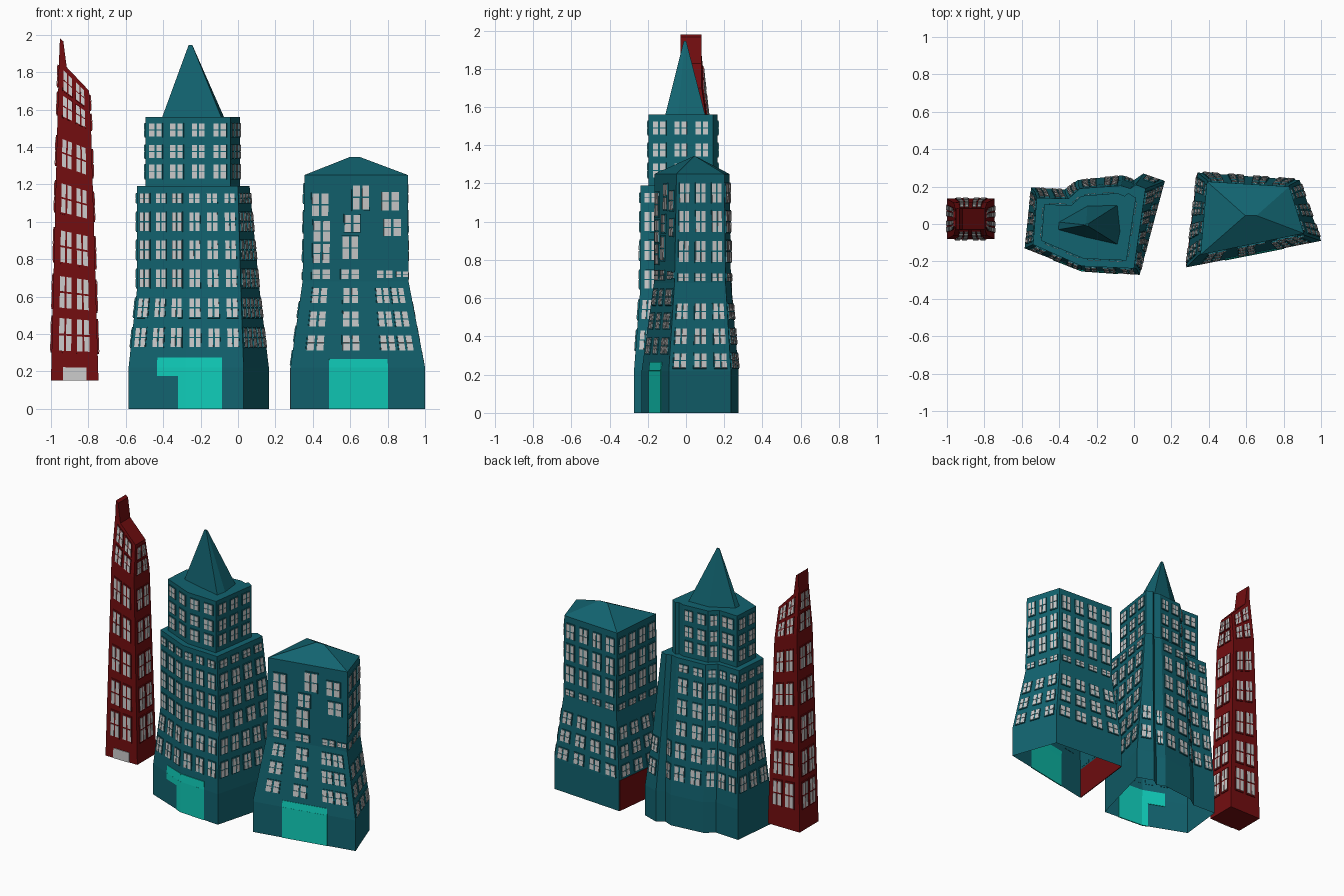
import bpy, bmesh
from mathutils import Vector as V

if "Cube" in bpy.data.objects:
    bpy.data.objects.remove(bpy.data.objects["Cube"])


def mat(name, r, g, b):
    m = bpy.data.materials.new(name)
    m.diffuse_color = (r, g, b, 1)
    m.use_nodes = True
    m.node_tree.nodes["Principled BSDF"].inputs["Base Color"].default_value = m.diffuse_color
    return m


TEAL = mat("teal", 0.006, 0.125, 0.16)
AQUA = mat("turquoise", 0.005, 0.61, 0.49)
RED = mat("red", 0.17, 0.004, 0.005)


def finish(bm, name, material=None):
    me = bpy.data.meshes.new(name)
    bm.to_mesh(me)
    bm.free()
    ob = bpy.data.objects.new(name, me)
    bpy.context.collection.objects.link(ob)
    if material:
        me.materials.append(material)
    return ob


def ring(pts, z):
    return [V((x, y, z)) for x, y in pts]


def loft(bm, rings, cap_bottom=False, cap_top=True):
    vs = [[bm.verts.new(p) for p in r] for r in rings]
    n = len(rings[0])
    for a, b in zip(vs, vs[1:]):
        for i in range(n):
            j = (i + 1) % n
            bm.faces.new((a[i], a[j], b[j], b[i]))
    if cap_top:
        bm.faces.new(vs[-1])
    if cap_bottom:
        bm.faces.new(vs[0][::-1])
    return vs


def wall(lo, hi, i):
    j = (i + 1) % len(lo)
    return lo[i], lo[j], hi[j], hi[i]


def slab(bm, q, u0, u1, v0, v1, d0, d1):
    """Thin box lying on a wall quad, in the wall's own u/v coordinates."""
    nrm = (q[1] - q[0]).cross(q[3] - q[0]).normalized()
    at = lambda u, v: q[0].lerp(q[1], u).lerp(q[3].lerp(q[2], u), v)
    pts = [at(u0, v0), at(u1, v0), at(u1, v1), at(u0, v1)]
    loft(bm, [[p + nrm * d for p in pts] for d in (d0, d1)], True)


def window(frames, panes, q, u, w, v0, v1):
    """Raised frame with two by two grey panes."""
    h = v1 - v0
    slab(frames, q, u - w * .56, u + w * .56, v0 - h * .06, v1 + h * .06, -.002, .006)
    for a, b in ((-.5, -.08), (.08, .5)):
        for c, d in ((0, .47), (.53, 1)):
            slab(panes, q, u + a * w, u + b * w, v0 + c * h, v0 + d * h, .004, .009)


def window_grid(frames, panes, lo, hi, rows, skip=(), pitch=0.1, fill=0.58):
    """Window rows, given as z pairs, on every wall between two outlines."""
    z0, z1 = lo[0].z, hi[0].z
    for i in range(len(lo)):
        q = wall(lo, hi, i)
        size = (q[2] - q[3]).length
        if i in skip or size < 0.06:
            continue
        n = max(1, round(size / pitch))
        for k in range(n):
            for a, b in rows:
                window(frames, panes, q, (k + .5) / n, fill / n,
                       (a - z0) / (z1 - z0), (b - z0) / (z1 - z0))


# ---- middle tower: stepped walls on an irregular outline
base = [(-.585, -.13), (-.28, -.25), (.03, -.272), (.165, .23), (.05, .27),
        (0, .235), (-.06, .26), (-.3, .235), (-.37, .185), (-.55, .195)]
waist = [(-.54, -.11), (-.28, -.225), (.015, -.24), (.115, .21), (.03, .24),
         (0, .215), (-.06, .235), (-.3, .21), (-.365, .16), (-.53, .17)]
ledge = [(-.54, -.11), (-.28, -.225), (0, -.238), (.062, .19), (.01, .21),
         (-.02, .19), (-.07, .205), (-.29, .19), (-.35, .135), (-.52, .14)]
upper = [(-.495, -.09), (-.27, -.185), (-.04, -.195), (.01, .14), (-.03, .165),
         (-.05, .15), (-.09, .165), (-.28, .15), (-.335, .1), (-.48, .105)]
b0, b1, b2, b3 = ring(base, 0), ring(base, .22), ring(waist, .64), ring(ledge, 1.19)
t0, t1 = ring(upper, 1.19), ring(upper, 1.56)
bm = bmesh.new()
loft(bm, [b0, b1, b2, b3, t0, t1])
finish(bm, "middle_tower_walls", TEAL)

frames, panes = bmesh.new(), bmesh.new()
window_grid(frames, panes, b1, b2, [(.33, .43), (.49, .59)])
window_grid(frames, panes, b2, b3, [(.65, .745), (.8, .9), (.95, 1.05), (1.1, 1.15)])
window_grid(frames, panes, t0, t1, [(1.23, 1.305), (1.34, 1.41), (1.455, 1.525)])
finish(frames, "middle_tower_window_frames", TEAL)
finish(panes, "middle_tower_window_panes")

# spire
foot = [(-.405, -.03), (-.26, -.07), (-.09, -.108), (-.075, -.04),
        (-.09, .1), (-.25, .095), (-.4, .01)]
tip = [(-.255 + (x + .255) * .06, -.005 + y * .06) for x, y in foot]
bm = bmesh.new()
loft(bm, [ring(foot, 1.56), ring(tip, 1.945)])
finish(bm, "middle_tower_spire", TEAL)

# entrance wrapping around the front corner
bm = bmesh.new()
d = (-.004, .004)
left, right = wall(b0, b1, 0), wall(b0, b1, 1)
slab(bm, left, .5, 1, .8, 1, *d)
slab(bm, left, .867, 1, 0, .8, *d)
slab(bm, right, 0, .63, 0, 1, *d)
slab(bm, wall(b1, b2, 0), .5, 1, 0, .13, *d)
slab(bm, wall(b1, b2, 1), 0, .63, 0, .13, *d)
finish(bm, "middle_tower_entrance", AQUA)

# ---- right building: four flared walls and a low hipped roof
base = [(.28, -.232), (1.0, -.09), (.885, .235), (.34, .275)]
waist = [(.345, -.168), (.912, -.06), (.83, .207), (.39, .235)]
eave = [(.355, -.165), (.908, -.05), (.83, .2), (.39, .227)]
c0, c1, c2, c3 = ring(base, 0), ring(base, .22), ring(waist, .68), ring(eave, 1.25)
bm = bmesh.new()
top = loft(bm, [c0, c1, c2, c3], cap_top=False)[-1]
r0, r1 = (bm.verts.new((x, .045, 1.345)) for x in (.595, .655))
for f in ((top[0], top[1], r1, r0), (top[1], top[2], r1),
          (top[2], top[3], r0, r1), (top[3], top[0], r0)):
    bm.faces.new(f)
finish(bm, "right_building_walls_and_roof", TEAL)

frames, panes = bmesh.new(), bmesh.new()
window_grid(frames, panes, c1, c2, [(.235, .31), (.36, .44), (.49, .57)], skip=(0,))
window_grid(frames, panes, c2, c3, [(.69, .73), (.79, .9), (.945, 1.055), (1.1, 1.2)], skip=(0,))
# front face, lower rows
q = wall(c1, c2, 0)
for u in (.17, .45, .74, .88):
    for z in (.31, .44, .565):
        window(frames, panes, q, u, .13 if u < .5 else .11, (z - .22) / .46, (z - .14) / .46)
# front face, scattered upper windows
q = wall(c2, c3, 0)
for x, z, w, h in ((.44, 1.09, .085, .12), (.45, .95, .085, .11), (.45, .83, .085, .1),
                   (.45, .72, .09, .05), (.655, 1.13, .085, .13), (.61, .99, .08, .09),
                   (.6, .86, .08, .12), (.6, .72, .09, .05), (.81, 1.11, .09, .1),
                   (.82, .97, .09, .09), (.78, .72, .08, .04), (.87, .72, .06, .03)):
    v = (z - .68) / .57
    window(frames, panes, q, (x - .355) / .55, w / .55, v - h / 1.14, v + h / 1.14)
finish(frames, "right_building_window_frames", TEAL)
finish(panes, "right_building_window_panes")

bm = bmesh.new()
slab(bm, wall(c0, c1, 0), .285, .725, 0, 1, *d)
slab(bm, wall(c1, c2, 0), .285, .725, 0, .1, *d)
finish(bm, "right_building_entrance", AQUA)
bm = bmesh.new()
slab(bm, wall(c0, c1, 3), .01, .99, 0, .99, -.003, .003)
finish(bm, "right_building_red_side_panel", RED)


# ---- red tower: tapering, with a slanted roof and a fin on its left edge
def slanted(x0, x1, y0, y1, zl, zr):
    return [V((x0, y0, zl)), V((x1, y0, zr)), V((x1, y1, zr)), V((x0, y1, zl))]


s0 = slanted(-1, -.746, -.08, .135, .15, .15)
s1 = slanted(-.965, -.785, -.062, .115, 1.56, 1.48)
s2 = slanted(-.957, -.796, -.03, .082, 1.87, 1.7)
bm = bmesh.new()
loft(bm, [s0, s1, s2], cap_bottom=True)
finish(bm, "red_tower_walls", RED)
bm = bmesh.new()
loft(bm, [slanted(-.957, -.915, -.03, .082, 1.86, 1.82),
          slanted(-.952, -.934, -.03, .082, 1.98, 1.965)], cap_bottom=True)
finish(bm, "red_tower_roof_fin", RED)

frames, panes = bmesh.new(), bmesh.new()
lower = [(.115, .24), (.28, .4), (.455, .575), (.645, .755), (.82, .925)]
for lo, hi, rows in ((s0, s1, lower), (s1, s2, [(.05, .42), (.53, .88)])):
    for i in range(4):
        for u in (.29, .69):
            for a, b in rows:
                window(frames, panes, wall(lo, hi, i), u, .27, a, b)
finish(frames, "red_tower_window_frames", RED)
finish(panes, "red_tower_window_panes")
bm = bmesh.new()
slab(bm, wall(s0, s1, 0), .25, .75, 0, .052, -.002, .004)
finish(bm, "red_tower_door")
